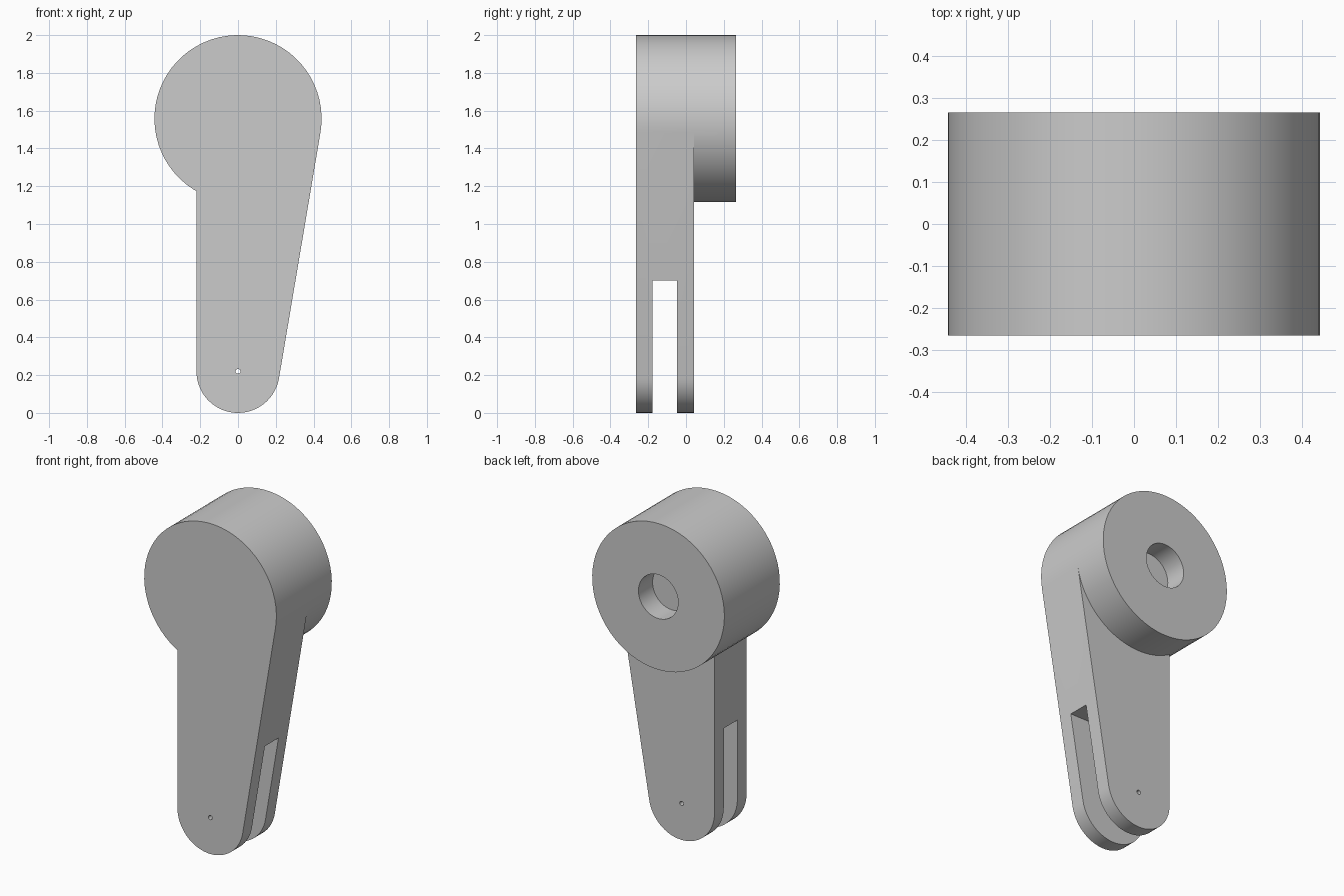
import bpy
import bmesh
from math import asin, cos, sin, pi, radians

if "Cube" in bpy.data.objects:
    bpy.data.objects.remove(bpy.data.objects["Cube"], do_unlink=True)

# Main dimensions
HEAD_R, HEAD_Z = 0.4425, 1.5575
FOOT_R = 0.22
FRONT, ARM_BACK, HEAD_BACK = -0.265, 0.042, 0.265
TILT = asin((HEAD_R - FOOT_R) / (HEAD_Z - FOOT_R))  # lean of the tangent side

grey = bpy.data.materials.new("plain grey")
grey.diffuse_color = (0.6, 0.6, 0.6, 1)
grey.use_nodes = True
grey.node_tree.nodes["Principled BSDF"].inputs["Base Color"].default_value = (0.6, 0.6, 0.6, 1)


def arc(radius, z, start, end, steps):
    """Points in the xz plane around (0, z)."""
    angles = [start + (end - start) * i / steps for i in range(steps + 1)]
    return [(radius * cos(a), z + radius * sin(a)) for a in angles]


def circle(radius, z, steps, start=0.0):
    return arc(radius, z, start, start + 2 * pi, steps)[:-1]


def prism(name, outline, y0, y1):
    """Extrude an xz outline from y0 to y1."""
    bm = bmesh.new()
    face = bm.faces.new([bm.verts.new((x, y0, z)) for x, z in outline])
    new = bmesh.ops.extrude_face_region(bm, geom=[face])["geom"]
    for v in new:
        if isinstance(v, bmesh.types.BMVert):
            v.co.y = y1
    bmesh.ops.recalc_face_normals(bm, faces=bm.faces)
    mesh = bpy.data.meshes.new(name)
    bm.to_mesh(mesh)
    bm.free()
    mesh.materials.append(grey)
    obj = bpy.data.objects.new(name, mesh)
    bpy.context.collection.objects.link(obj)
    return obj


def combine(target, other, operation):
    """Apply a boolean and discard the helper."""
    mod = target.modifiers.new(operation.lower(), "BOOLEAN")
    mod.operation, mod.solver, mod.object = operation, "EXACT", other
    bpy.context.view_layer.objects.active = target
    bpy.ops.object.modifier_apply(modifier=mod.name)
    bpy.data.objects.remove(other, do_unlink=True)


# Round head, with one vertex on the tangent point
lever = prism("lever_arm", circle(HEAD_R, HEAD_Z, 64, -TILT), FRONT, HEAD_BACK)

# Tapered arm: rounded foot, straight left side, tangent right side
outline = arc(FOOT_R, FOOT_R, -TILT, -pi, 28)
outline += [(-FOOT_R, HEAD_Z - 0.1), (0, HEAD_Z)]
outline += [(HEAD_R * cos(TILT), HEAD_Z - HEAD_R * sin(TILT))]
combine(lever, prism("arm", outline, FRONT, ARM_BACK), "UNION")

# Fork slot, blind bore in the head, pin hole through the foot
slot = [(-0.6, -0.1), (0.6, -0.1), (0.6, 0.7), (-0.6, 0.7)]
combine(lever, prism("slot_cutter", slot, -0.177, -0.047), "DIFFERENCE")
combine(lever, prism("bore_cutter", circle(0.133, HEAD_Z, 40), 0.13, 0.4), "DIFFERENCE")
combine(lever, prism("pin_cutter", circle(0.013, FOOT_R, 16), -0.4, 0.2), "DIFFERENCE")

# Smooth round walls, sharp edges
bpy.ops.object.select_all(action="DESELECT")
lever.select_set(True)
bpy.context.view_layer.objects.active = lever
bpy.ops.object.shade_smooth_by_angle(angle=radians(30))
